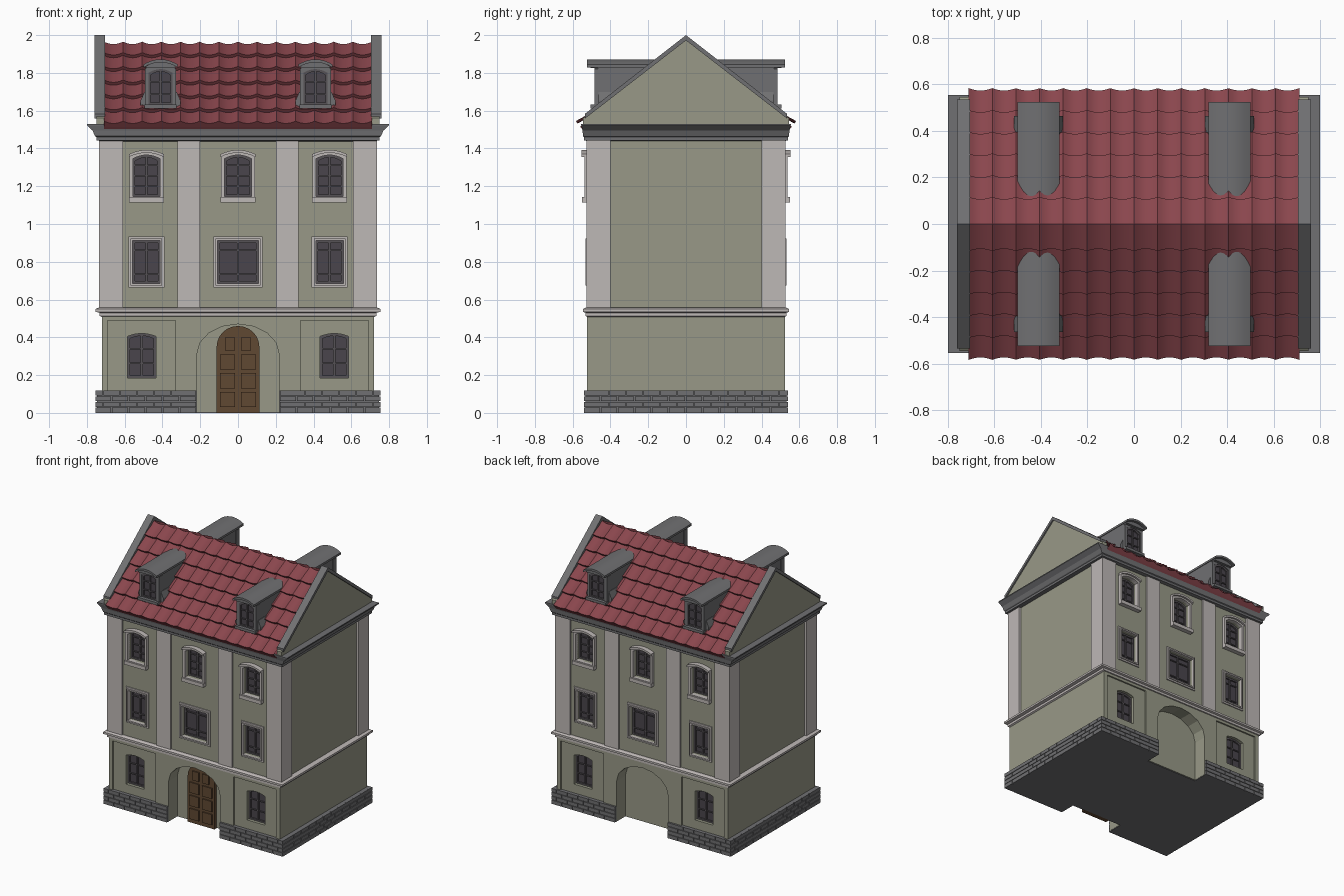
import bpy, bmesh, math

if "Cube" in bpy.data.objects:
    bpy.data.objects.remove(bpy.data.objects["Cube"])

def lin(*c):
    return [((v / 255 + 0.055) / 1.055) ** 2.4 if v > 10 else v / 3294 for v in c] + [1]

def material(name, *rgb):
    m = bpy.data.materials.new(name)
    m.diffuse_color = lin(*rgb)
    m.use_nodes = True
    m.node_tree.nodes["Principled BSDF"].inputs["Base Color"].default_value = m.diffuse_color
    return m

PLASTER = material("olive plaster", 152, 153, 135)
TRIM = material("pale trim", 190, 184, 182)
STONE = material("grey stone", 112, 112, 114)
TILE = material("red tile", 138, 70, 77)
GLASS = material("dark glass", 74, 69, 76)
BARS = material("window bars", 86, 82, 86)
WOOD = material("brown wood", 96, 72, 50)

parts = {}

def part(name, mat):
    """Get or start the mesh of a named part."""
    if name not in parts:
        parts[name] = (bmesh.new(), mat)
    return parts[name][0]

def finish(name, recalc=True):
    bm, mat = parts[name]
    if recalc:
        bmesh.ops.recalc_face_normals(bm, faces=bm.faces)
    me = bpy.data.meshes.new(name)
    bm.to_mesh(me)
    bm.free()
    ob = bpy.data.objects.new(name, me)
    bpy.context.collection.objects.link(ob)
    if mat:
        me.materials.append(mat)
    return ob

def skin(bm, loops, caps=True):
    """Closed skin over loops with equal point counts."""
    vs = [[bm.verts.new(p) for p in l] for l in loops]
    n = len(vs[0])
    pairs = list(zip(vs, vs[1:])) + ([] if caps else [(vs[-1], vs[0])])
    for a, b in pairs:
        for i in range(n):
            j = (i + 1) % n
            bm.faces.new((a[i], a[j], b[j], b[i]))
    if caps:
        bm.faces.new(vs[0][::-1])
        bm.faces.new(vs[-1])

def prism(bm, prof, a, b, axis='y'):
    put = (lambda p, c: (p[0], c, p[1])) if axis == 'y' else (lambda p, c: (c, p[0], p[1]))
    skin(bm, [[put(p, c) for p in prof] for c in (a, b)])

def box(bm, x0, x1, y0, y1, z0, z1):
    prism(bm, [(x0, z0), (x1, z0), (x1, z1), (x0, z1)], y0, y1)

def ring(bm, outer, inner, y0, y1):
    skin(bm, [[(x, y, z) for x, z in l] for l, y in ((outer, y0), (outer, y1), (inner, y1), (inner, y0))], caps=False)

def courses(bm, steps):
    """Rectangular moulding from (half x, half y, z) steps."""
    skin(bm, [[(-x, -y, z), (x, -y, z), (x, y, z), (-x, y, z)] for x, y, z in steps])

def arch(cx, hw, z0, zs, z1, rounded=False, n=8):
    pts = [(cx - hw, z0), (cx + hw, z0)]
    if z1 - zs < 1e-4:
        return pts + [(cx + hw, z1), (cx - hw, z1)]
    for i in range(n + 1):
        u = math.cos(math.pi * i / n) if rounded else 1 - 2 * i / n
        k = math.sqrt(max(0, 1 - u * u)) if rounded else 1 - u * u
        pts.append((cx + hw * u, zs + (z1 - zs) * k))
    return pts

# walls, with helper cutters for panels and openings
courses(part("walls", PLASTER), [(.72, .525, .004), (.72, .525, .53), (.72, .515, .53), (.72, .515, 1.5)])
panels, openings = part("panel_cutter", None), part("opening_cutter", None)

def glazing(cx, hw, z0, zs, z1, s, y, rows):
    """Glass with sash ring and glazing bars, its face at distance y."""
    prism(part("window_glass", GLASS), arch(cx, hw, z0, zs, z1), s * (y - .02), s * y)
    b = part("window_bars", BARS)
    f = .012
    ring(b, arch(cx, hw, z0, zs, z1), arch(cx, hw - f, z0 + f, zs - f, z1 - f), s * (y - .01), s * (y + .012))
    box(b, cx - .006, cx + .006, s * (y - .01), s * (y + .01), z0, z1 - .003)
    for r in rows:
        z = z0 + (z1 - z0) * r
        box(b, cx - hw, cx + hw, s * (y - .01), s * (y + .008), z - .004, z + .004)

def window(cx, hw, z0, zs, z1, s, wall, rows):
    prism(openings, arch(cx, hw, z0, zs, z1), s * (wall - .045), s * (wall + .1))
    glazing(cx, hw, z0, zs, z1, s, wall - .035, rows)

for s in (-1, 1):
    # ground floor
    prism(openings, arch(0, .218, -.1, .31, .47, True), s * .42, s * .7)
    for cx in (-.51, .51):
        box(panels, cx - .18, cx + .18, s * .513, s * .7, .1, .49)
        window(cx, .075, .185, .405, .42, s, .513, (.33, .66))
    # middle floor: square surrounds
    t = part("window_surrounds", TRIM)
    for cx, hw in ((-.485, .073), (0, .108), (.485, .073)):
        window(cx, hw, .685, .912, .912, s, .515, (.22, .78))
        for grow, y in ((.022, .523), (.01, .531)):
            ring(t, arch(cx, hw + grow, .685 - grow, .912 + grow, .912 + grow),
                 arch(cx, hw, .685, .912, .912), s * .505, s * y)
    # top floor: arched surrounds with sill and hood
    for cx in (-.485, 0, .485):
        hw = .072
        window(cx, hw, 1.145, 1.345, 1.365, s, .515, (.25, .5, .75))
        ring(t, arch(cx, hw + .018, 1.135, 1.36, 1.383), arch(cx, hw, 1.145, 1.345, 1.365), s * .505, s * .538)
        box(t, cx - .092, cx + .092, s * .505, s * .55, 1.115, 1.142)
        hood = arch(cx, .092, 1.357, 1.37, 1.392)
        low = [(x, z - .015) for x, z in hood[2:]][::-1]
        prism(t, hood[2:] + low, s * .505, s * .553)

walls = finish("walls")
for name in ("panel_cutter", "opening_cutter"):
    cutter = finish(name)
    cutter.hide_render = True
    mod = walls.modifiers.new(name, 'BOOLEAN')
    mod.operation, mod.solver, mod.object = 'DIFFERENCE', 'EXACT', cutter
    bpy.context.view_layer.objects.active = walls
    bpy.ops.object.modifier_apply(modifier=name)
    bpy.data.objects.remove(cutter)

# front door with raised panels
d = part("door", WOOD)
prism(d, arch(0, .113, 0, .35, .46, True, 12), -.445, -.41)
for sx in (-1, 1):
    for z0, z1 in ((.03, .11), (.13, .21), (.23, .31), (.33, .40)):
        a, b = sorted((sx * .015, sx * (.095 if z1 < .35 else .07)))
        box(d, a, b, -.453, -.44, z0, z1)

# brick plinth
core, bricks = part("plinth", STONE), part("plinth_bricks", STONE)
box(core, -.23, .23, -.415, .415, 0, .006)

def brick_run(a, b, row):
    cuts = [a] + [a + .09 * (k + .5 * (row % 2)) for k in range(1, 14)] + [b]
    cuts = [c for c in cuts if c <= b - .03] + [b]
    return [(p + .002, q - .002) for p, q in zip(cuts, cuts[1:])]

for sx in (-1, 1):
    box(core, sx * .22, sx * .747, -.532, .532, 0, .118)
    for row in range(4):
        z0, z1 = row * .03 + .002 * (row > 0), row * .03 + .028
        for p, q in brick_run(.22, .757, row):
            for s in (-1, 1):
                box(bricks, sx * p, sx * q, s * .51, s * .54, z0, z1)
        for p, q in brick_run(-.542, .542, row):
            box(bricks, sx * .72, sx * .755, p, q, z0, z1)

# string course, pilasters, cornice
courses(part("string_course", TRIM), [(.715, .51, .505), (.732, .532, .513), (.732, .532, .53), (.755, .545, .535),
                                      (.755, .545, .55), (.738, .53, .557)])
pil = part("pilasters", TRIM)
for sx in (-1, 1):
    for s in (-1, 1):
        box(pil, sx * .61, sx * .735, s * .40, s * .527, .55, 1.45)
        box(pil, sx * .2, sx * .32, s * .5, s * .527, .55, 1.45)
courses(part("cornice", STONE), [(.71, .51, 1.437), (.75, .54, 1.443), (.75, .54, 1.46), (.757, .545, 1.465),
                                 (.77, .548, 1.495), (.80, .555, 1.522), (.80, .555, 1.53)])

# gable walls and copings
for sx in (-1, 1):
    prism(part("gable_walls", PLASTER), [(-.545, 1.525), (.545, 1.525), (.545, 1.56), (0, 1.985), (-.545, 1.56)],
          sx * .71, sx * .75, 'x')
    for s in (-1, 1):
        prism(part("gable_copings", STONE), [(0, 2), (s * .535, 1.583), (s * .535, 1.558), (0, 1.972)],
              sx * .705, sx * .76, 'x')

# tiled roof: curved tiles in stepped rows over a deck
ROWS, COLS, SEG = 6, 14, 6
EAVE, RIDGE, LOW = .56, 1.95, 1.515
L = math.hypot(EAVE, RIDGE - LOW)
ny, nz = (RIDGE - LOW) / L, EAVE / L
tiles = part("roof_tiles", TILE)
for s in (-1, 1):
    prism(part("roof_deck", TILE), [(0, RIDGE), (s * EAVE, LOW), (s * (EAVE - .012), LOW - .014), (0, RIDGE - .02)],
          -.71, .71, 'x')
    for r in range(ROWS):
        lines = []
        for t, lift, wave in ((r / ROWS, .003, 1), ((r + 1) / ROWS, .022, 1), ((r + 1) / ROWS, -.002, 0)):
            line = []
            for i in range(COLS * SEG + 1):
                u = (i % SEG) / SEG
                o = lift + wave * .016 * (2 * u - 1) ** 2
                x = -.71 + 1.42 * i / (COLS * SEG)
                line.append(tiles.verts.new((x, s * (EAVE * t + ny * o * (t > 0)), RIDGE + (LOW - RIDGE) * t + nz * o)))
            lines.append(line)
        for a, b in zip(lines, lines[1:]):
            for i in range(COLS * SEG):
                f = (a[i], b[i], b[i + 1], a[i + 1])
                tiles.faces.new(f if s < 0 else f[::-1])

# dormers
for s in (-1, 1):
    for cx in (-.41, .41):
        b = part("dormer_bodies", STONE)
        box(b, cx - .08, cx + .08, s * .12, s * .465, 1.57, 1.84)
        prism(b, [(cx - .105, 1.6), (cx + .105, 1.6), (cx + .105, 1.655), (cx + .085, 1.70),
                  (cx - .085, 1.70), (cx - .105, 1.655)], s * .33, s * .463)
        ring(b, arch(cx, .083, 1.615, 1.82, 1.85), arch(cx, .064, 1.63, 1.80, 1.82), s * .44, s * .485)
        box(b, cx - .085, cx + .085, s * .44, s * .505, 1.612, 1.632)
        glazing(cx, .064, 1.63, 1.80, 1.82, s, .468, (.3, .65))
        top = part("dormer_roofs", STONE)
        prism(top, arch(cx, .078, 1.825, 1.835, 1.858), s * .08, s * .505)
        prism(top, arch(cx, .09, 1.837, 1.845, 1.872)[2:] + [(x, z - .016) for x, z in
              arch(cx, .09, 1.837, 1.845, 1.872)[2:]][::-1], s * .08, s * .525)

for name in list(parts):
    if name not in ("walls", "panel_cutter", "opening_cutter"):
        ob = finish(name, name != "roof_tiles")
        if name in ("roof_tiles", "dormer_roofs"):
            bpy.ops.object.select_all(action='DESELECT')
            ob.select_set(True)
            bpy.context.view_layer.objects.active = ob
            bpy.ops.object.shade_smooth_by_angle(angle=math.radians(35))
